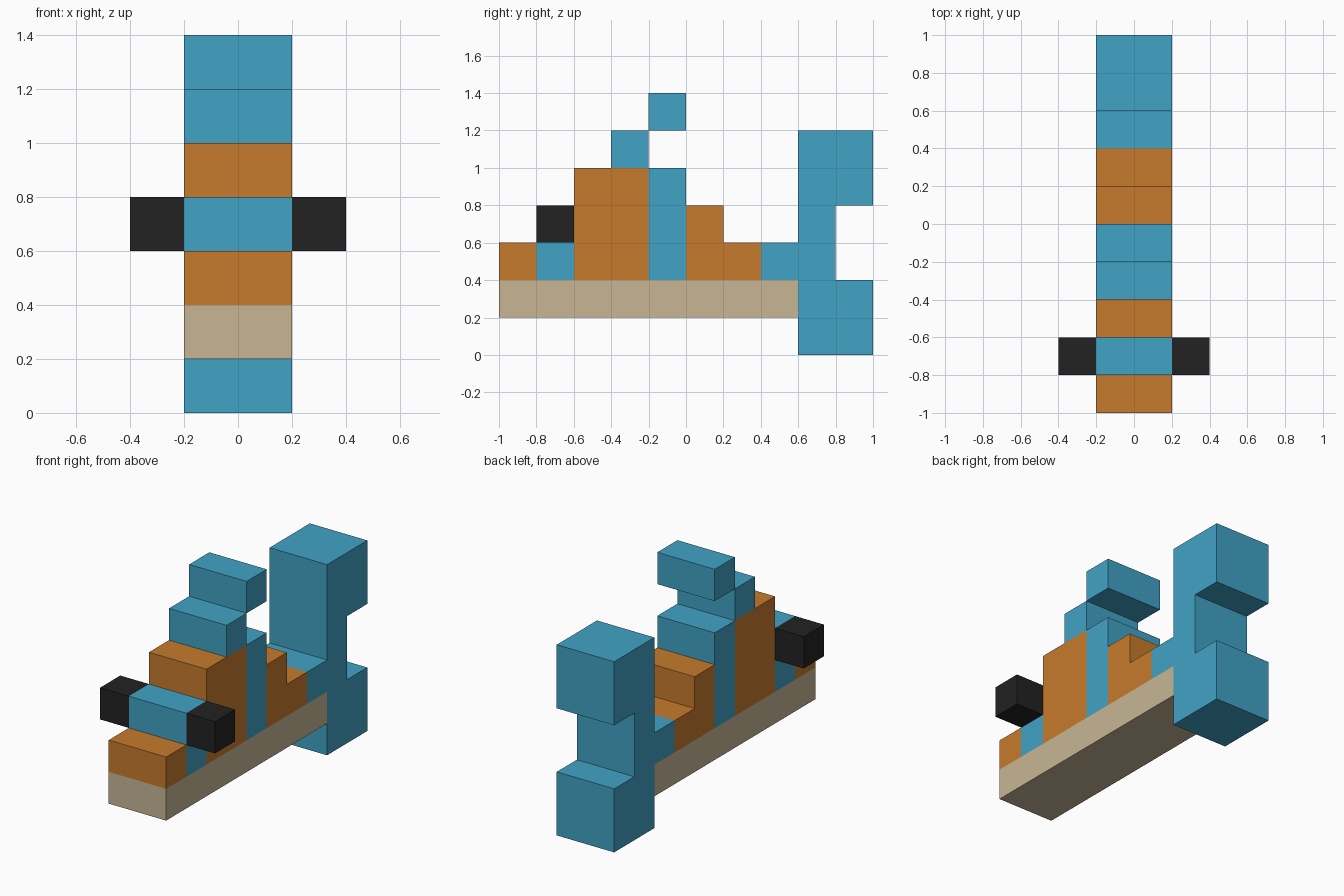
import bpy
import bmesh

U = 0.2  # block size

cube = bpy.data.objects.get("Cube")
if cube:
    bpy.data.objects.remove(cube, do_unlink=True)


def material(name, rgb):
    mat = bpy.data.materials.new(name)
    mat.use_nodes = True
    colour = (*rgb, 1)
    mat.diffuse_color = colour
    bsdf = next(n for n in mat.node_tree.nodes if n.type == "BSDF_PRINCIPLED")
    bsdf.inputs["Base Color"].default_value = colour
    return mat


blue = material("blue", (0.053, 0.362, 0.558))
orange = material("orange", (0.571, 0.198, 0.026))
tan = material("tan", (0.578, 0.468, 0.301))
black = material("black", (0.016, 0.016, 0.016))


def slab(name, mat, outline, x0=-1, x1=1):
    """Extrude a side outline of (y, z) block steps across the width."""
    bm = bmesh.new()
    face = bm.faces.new([bm.verts.new((x0 * U, y * U, z * U)) for y, z in outline])
    ext = bmesh.ops.extrude_face_region(bm, geom=[face], use_keep_orig=True)
    moved = [v for v in ext["geom"] if isinstance(v, bmesh.types.BMVert)]
    bmesh.ops.translate(bm, verts=moved, vec=((x1 - x0) * U, 0, 0))
    bmesh.ops.recalc_face_normals(bm, faces=bm.faces)
    mesh = bpy.data.meshes.new(name)
    bm.to_mesh(mesh)
    bm.free()
    mesh.materials.append(mat)
    obj = bpy.data.objects.new(name, mesh)
    bpy.context.scene.collection.objects.link(obj)
    return obj


def block(name, mat, y0, y1, z0, z1, **width):
    return slab(name, mat, [(y0, z0), (y1, z0), (y1, z1), (y0, z1)], **width)


# Body, from nose to tail root
block("belly", tan, -5, 3, 1, 2)
block("snout", orange, -5, -4, 2, 3)
block("face_stripe", blue, -4, -3, 2, 4)
block("shoulders", orange, -3, -1, 2, 5)
block("middle_stripe", blue, -1, 0, 2, 5)
slab("stepped_back", orange, [(0, 2), (2, 2), (2, 3), (1, 3), (1, 4), (0, 4)])
block("tail_stripe", blue, 2, 3, 2, 3)

# Eyes on both sides
block("left_eye", black, -4, -3, 3, 4, x0=1, x1=2)
block("right_eye", black, -4, -3, 3, 4, x0=-2, x1=-1)

# Stepped top fin
block("top_fin_base", blue, -2, -1, 5, 6)
block("top_fin_tip", blue, -1, 0, 6, 7)

# Forked tail fin
slab("tail_fin", blue, [(3, 0), (5, 0), (5, 2), (4, 2), (4, 4), (5, 4), (5, 6), (3, 6)])
